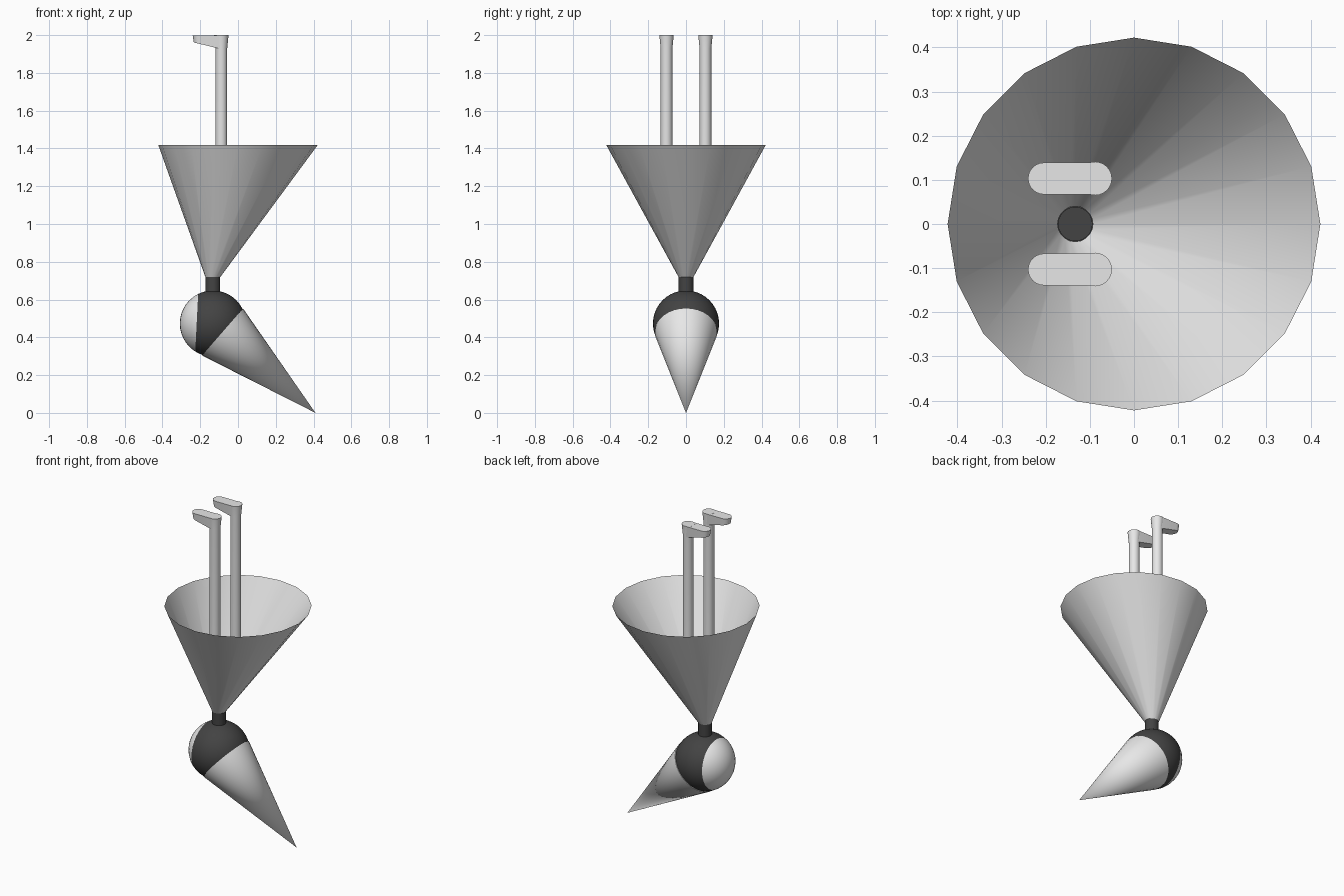
import bpy, bmesh, math
from mathutils import Vector

if "Cube" in bpy.data.objects:
    bpy.data.objects.remove(bpy.data.objects["Cube"])


def material(name, value):
    m = bpy.data.materials.new(name)
    m.diffuse_color = (value, value, value, 1)
    m.use_nodes = True
    m.node_tree.nodes["Principled BSDF"].inputs["Base Color"].default_value = m.diffuse_color
    return m


WHITE = material("white", 0.8)
DARK = material("charcoal", 0.056)


def finish(bm, name, mats, angle=35):
    me = bpy.data.meshes.new(name)
    bm.to_mesh(me)
    bm.free()
    for m in mats:
        me.materials.append(m)
    ob = bpy.data.objects.new(name, me)
    bpy.context.collection.objects.link(ob)
    bpy.ops.object.select_all(action='DESELECT')
    ob.select_set(True)
    bpy.context.view_layer.objects.active = ob
    bpy.ops.object.shade_smooth_by_angle(angle=math.radians(angle))
    return ob


def loft(name, rings, mats, sides, caps=True, angle=35):
    """Rings are (centre x, y, z, radius), stacked upward."""
    bm = bmesh.new()
    loops = []
    for x, y, z, r in rings:
        loops.append([bm.verts.new((x + r * math.cos(2 * math.pi * i / sides),
                                    y + r * math.sin(2 * math.pi * i / sides), z))
                      for i in range(sides)])
    for a, b in zip(loops, loops[1:]):
        for i in range(sides):
            j = (i + 1) % sides
            bm.faces.new((a[i], a[j], b[j], b[i]))
    if caps:
        bm.faces.new(loops[0][::-1])
        bm.faces.new(loops[-1])
    return finish(bm, name, mats, angle)


# Body: open funnel, leaning because the rim is offset from the neck
NX = -0.133
loft("body_funnel", [(NX, 0, 0.72, 0.04), (0, 0, 1.418, 0.422)], [WHITE], 20, caps=False)

# Neck
loft("neck", [(NX, 0, 0.62, 0.039), (NX, 0, 0.723, 0.039)], [DARK], 24)

# Head: dark ball with a white cap on the -x side, cut along a plane
HEAD = Vector((NX, 0, 0.473))
bm = bmesh.new()
bmesh.ops.create_uvsphere(bm, u_segments=40, v_segments=20, radius=0.175)
bmesh.ops.translate(bm, verts=bm.verts, vec=HEAD)
cut, side = Vector((-0.219, 0, 0.468)), Vector((-1, 0, 0.05)).normalized()
bmesh.ops.bisect_plane(bm, geom=bm.verts[:] + bm.edges[:] + bm.faces[:],
                       plane_co=cut, plane_no=side)
for f in bm.faces:
    f.material_index = int((f.calc_center_median() - cut).dot(side) > 0)
finish(bm, "head", [DARK, WHITE])

# Beak: cone leaving the ball almost tangentially
TIP = Vector((0.41, 0, 0.0))
axis = (TIP - HEAD).normalized()
base = HEAD + axis * 0.068
length = (TIP - base).length
bm = bmesh.new()
bmesh.ops.create_cone(bm, cap_ends=True, segments=32, radius1=0.165, radius2=0, depth=length)
bmesh.ops.transform(bm, verts=bm.verts, matrix=axis.to_track_quat('Z', 'Y').to_matrix().to_4x4())
bmesh.ops.translate(bm, verts=bm.verts, vec=(base + TIP) / 2)
finish(bm, "beak", [WHITE])

# Legs and feet
LX = -0.088


def foot(name, y):
    bm = bmesh.new()
    outline = [(math.cos(a), math.sin(a)) for a in
               (math.pi * (0.5 + i / 12) for i in range(13))]

    def ring(r, z_of):
        pts = [(-0.204 + r * c, y + r * s) for c, s in outline]
        pts += [(LX, y - r), (LX, y + r)]
        return [bm.verts.new((px, py, z_of(px))) for px, py in pts]

    low = ring(0.03, lambda x: 1.961 - 0.24 * (x + 0.234))
    top = ring(0.036, lambda x: 1.999)
    n = len(low)
    for i in range(n):
        j = (i + 1) % n
        bm.faces.new((low[i], low[j], top[j], top[i]))
    bm.faces.new(low[::-1])
    bm.faces.new(top)
    finish(bm, name, [WHITE])


for label, y in (("front", -0.103), ("back", 0.103)):
    loft(label + "_leg", [(LX, y, 0.9, 0.031), (LX, y, 1.93, 0.031), (LX, y, 2.0, 0.038)],
         [WHITE], 24)
    foot(label + "_foot", y)
